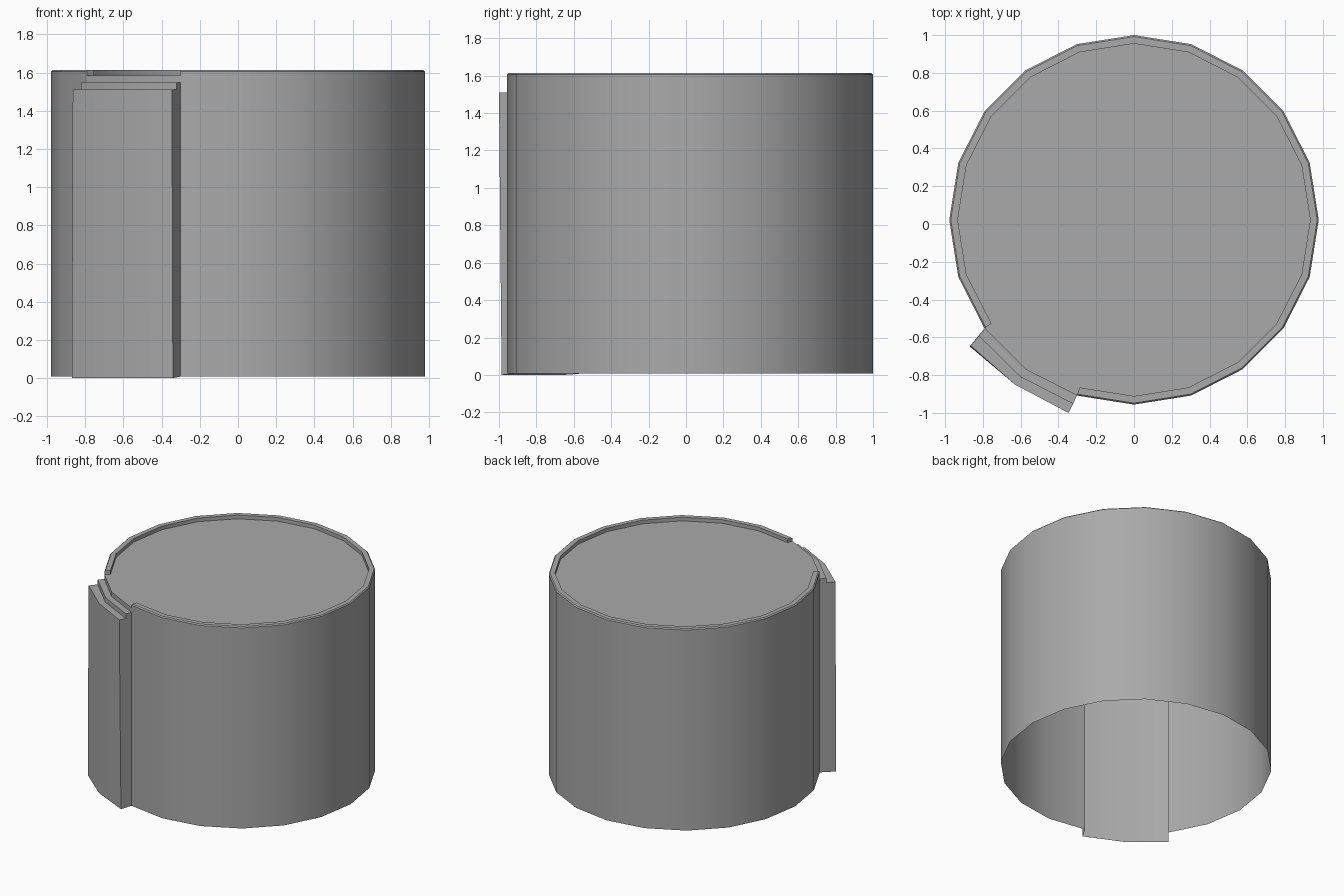
import bpy
import bmesh
from math import cos, sin, radians

cube = bpy.data.objects.get("Cube")
if cube:
    bpy.data.objects.remove(cube, do_unlink=True)

SIDES = 20
STEP = 360 / SIDES
CENTRE_Y = 0.022
R_OUT, R_IN = 0.978, 0.933
TOP, LID, BASE = 1.613, 1.584, 0.008
GAP_START, GAP_END = 216, 252      # angles where the side channel sits

grey = bpy.data.materials.new("plain grey")
grey.use_nodes = True
colour = (0.40, 0.40, 0.40, 1)
grey.diffuse_color = colour
grey.node_tree.nodes["Principled BSDF"].inputs["Base Color"].default_value = colour


def polar(angle, r, z):
    a = radians(angle)
    return (r * cos(a), CENTRE_Y + r * sin(a), z)


def finish(name, bm):
    mesh = bpy.data.meshes.new(name)
    bm.to_mesh(mesh)
    bm.free()
    obj = bpy.data.objects.new(name, mesh)
    mesh.materials.append(grey)
    bpy.context.collection.objects.link(obj)
    bpy.ops.object.select_all(action="DESELECT")
    obj.select_set(True)
    bpy.context.view_layer.objects.active = obj
    bpy.ops.object.shade_smooth_by_angle(angle=radians(30))
    return obj


def bridge(bm, columns):
    """Join neighbouring upright columns of vertices with quads."""
    for a, b in zip(columns, columns[1:]):
        for i in range(len(a) - 1):
            bm.faces.new((a[i], b[i], b[i + 1], a[i + 1]))


# Drum wall with a raised rim, open at the channel and underneath
bm = bmesh.new()
profile = [(R_OUT, BASE), (R_OUT, LID), (R_OUT, TOP - 0.008),
           (R_OUT - 0.008, TOP), (R_IN, TOP), (R_IN, LID)]
angles = [GAP_END + i * STEP for i in range(SIDES - 1)]
columns = [[bm.verts.new(polar(a, r, z)) for r, z in profile] for a in angles]
bridge(bm, columns)
bm.faces.new(columns[0][1:])
bm.faces.new(columns[-1][:0:-1])
finish("drum_wall", bm)

# Flat lid, reaching the outer edge where the rim is missing
bm = bmesh.new()
edge = [polar(a, R_IN, LID) for a in angles]
edge += [polar(GAP_START + i * STEP, R_OUT, LID) for i in range(3)]
bm.faces.new([bm.verts.new(p) for p in edge])
finish("lid", bm)

# Stepped side channel: angle, mid angle, outer angle, outer radius, foot radius
bm = bmesh.new()
columns = []
for angle, mid, outer, r_top, r_foot in (
        (GAP_START, 216.8, 217.6, 1.092, 1.098),
        (GAP_START + STEP, 234.1, 234.2, 1.076, 1.076),
        (GAP_END, 251.7, 251.3, 1.079, 1.064)):
    points = [polar(outer, r_foot, 0), polar(outer, r_top, 1.511),
              polar(mid, 1.026, 1.511), polar(mid, 1.026, 1.548),
              polar(angle, R_OUT, 1.548), polar(angle, R_OUT, LID)]
    columns.append([bm.verts.new(p) for p in points])
bridge(bm, columns)

# Channel side walls, closing the step against the drum
for column, angle, flip in ((columns[0], GAP_START, False),
                            (columns[-1], GAP_END, True)):
    foot = bm.verts.new(polar(angle, R_OUT, BASE))
    loop = [foot] + column[:5]
    bm.faces.new(loop[::-1] if flip else loop)
bm.normal_update()
finish("side_channel", bm)
